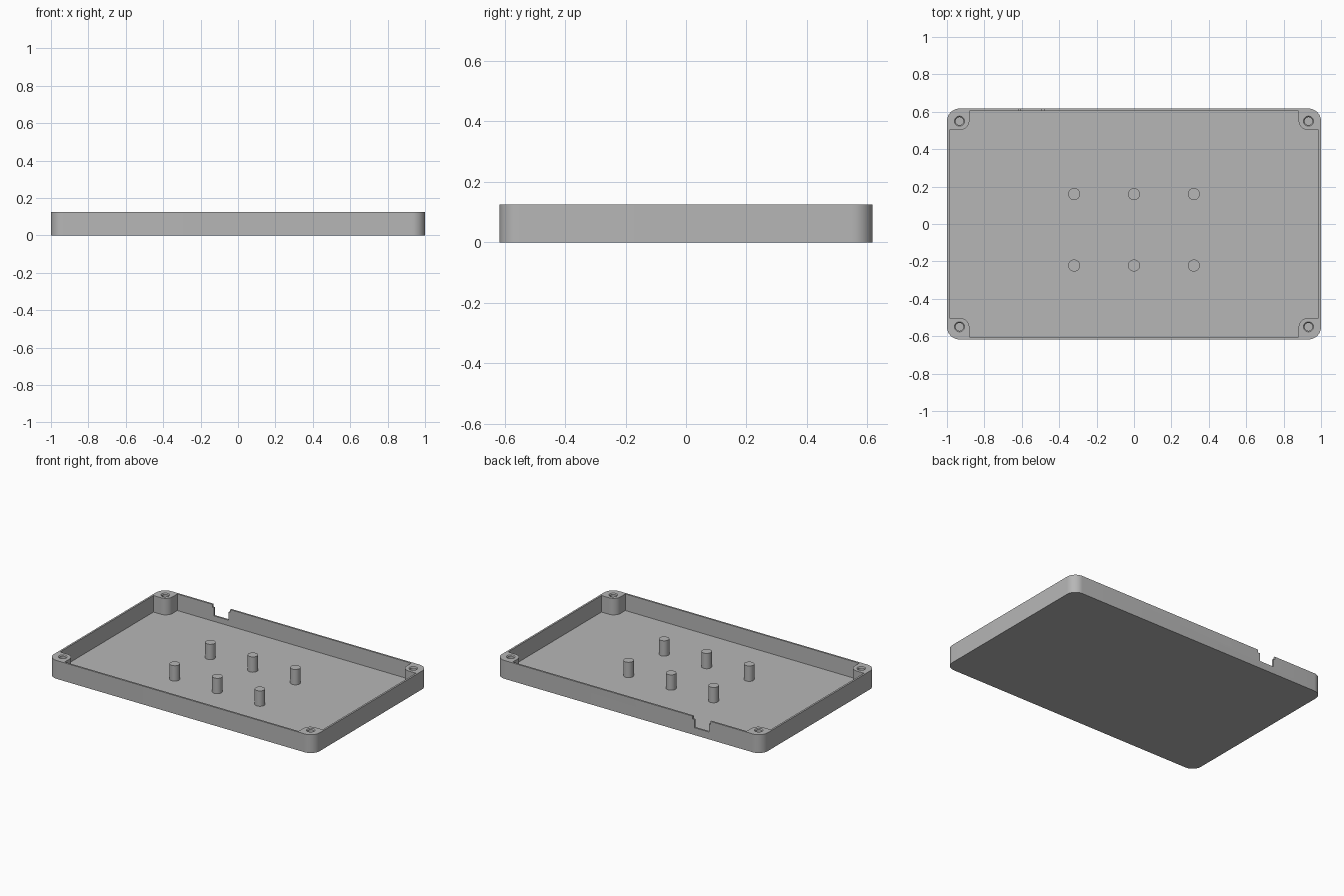
import bpy
import bmesh
from math import cos, sin, pi, radians

# Remove the default cube only
if "Cube" in bpy.data.objects:
    bpy.data.objects.remove(bpy.data.objects["Cube"], do_unlink=True)

# Main dimensions
HALF_X, HALF_Y, HEIGHT = 1.0, 0.617, 0.125
WALL, FLOOR = 0.0125, 0.0125
CORNER_R = 0.067
SCREW_X, SCREW_Y = HALF_X - CORNER_R, HALF_Y - CORNER_R
BOSS_X, BOSS_Y, BOSS_R = 0.88, 0.502, 0.052
POST_R, POST_TOP = 0.032, 0.117

grey = bpy.data.materials.new("Plain grey")
grey.use_nodes = True
grey.diffuse_color = (0.47, 0.47, 0.47, 1)
grey.node_tree.nodes["Principled BSDF"].inputs["Base Color"].default_value = grey.diffuse_color


def arc(cx, cy, r, start, end, steps=12):
    """Points on an arc, angles in degrees."""
    angles = [radians(start + (end - start) * i / steps) for i in range(steps + 1)]
    return [(cx + r * cos(a), cy + r * sin(a)) for a in angles]


def add_object(name, bm):
    bmesh.ops.recalc_face_normals(bm, faces=bm.faces)
    mesh = bpy.data.meshes.new(name)
    bm.to_mesh(mesh)
    bm.free()
    mesh.materials.append(grey)
    obj = bpy.data.objects.new(name, mesh)
    bpy.context.collection.objects.link(obj)
    return obj


def prism(name, outline, z0, z1):
    """Extrude a closed outline from z0 to z1."""
    bm = bmesh.new()
    face = bm.faces.new([bm.verts.new((x, y, z0)) for x, y in outline])
    top = bmesh.ops.extrude_face_region(bm, geom=[face])["geom"]
    verts = [v for v in top if isinstance(v, bmesh.types.BMVert)]
    bmesh.ops.translate(bm, verts=verts, vec=(0, 0, z1 - z0))
    return add_object(name, bm)


def cylinder(name, x, y, r_low, r_high, z0, z1):
    bm = bmesh.new()
    bmesh.ops.create_cone(bm, cap_ends=True, segments=32,
                          radius1=r_low, radius2=r_high, depth=z1 - z0)
    bmesh.ops.translate(bm, verts=bm.verts, vec=(x, y, (z0 + z1) / 2))
    return add_object(name, bm)


def rect(x0, x1, y0, y1):
    return [(x0, y0), (x1, y0), (x1, y1), (x0, y1)]


def activate(obj):
    bpy.ops.object.select_all(action="DESELECT")
    obj.select_set(True)
    bpy.context.view_layer.objects.active = obj


def cut(target, cutter):
    cutter.hide_render = True
    mod = target.modifiers.new("Cut", "BOOLEAN")
    mod.operation, mod.solver, mod.object = "DIFFERENCE", "EXACT", cutter
    activate(target)
    bpy.ops.object.modifier_apply(modifier=mod.name)
    bpy.data.objects.remove(cutter, do_unlink=True)


def smooth(obj):
    activate(obj)
    bpy.ops.object.shade_smooth_by_angle(angle=radians(30))


# Corners in counter-clockwise order
CORNERS = [(1, 1), (-1, 1), (-1, -1), (1, -1)]

# Rounded tray body
outer = []
for i, (sx, sy) in enumerate(CORNERS):
    outer += arc(sx * SCREW_X, sy * SCREW_Y, CORNER_R, 90 * i, 90 * i + 90)
tray = prism("tray", outer, 0, HEIGHT)

# Cavity leaves thin walls and a rounded screw boss in each corner
inside = []
IN_X, IN_Y = HALF_X - WALL, HALF_Y - WALL
for i, (sx, sy) in enumerate(CORNERS):
    bend = arc(sx * (BOSS_X + BOSS_R), sy * (BOSS_Y + BOSS_R), BOSS_R,
               270 + 90 * i, 180 + 90 * i)
    ends = [(sx * IN_X, sy * BOSS_Y), (sx * BOSS_X, sy * IN_Y)]
    if sx * sy < 0:
        ends.reverse()
    inside += [ends[0]] + bend + [ends[1]]
cut(tray, prism("cavity_cutter", inside, FLOOR, HEIGHT + 0.1))

# Blind screw holes with a slight chamfer
for sx, sy in CORNERS:
    x, y = sx * SCREW_X, sy * SCREW_Y
    cut(tray, cylinder("hole_cutter", x, y, 0.021, 0.021, 0.025, HEIGHT + 0.05))
    cut(tray, cylinder("chamfer_cutter", x, y, 0.019, 0.035, HEIGHT - 0.008, HEIGHT + 0.008))

# Stepped cable notch in the back wall
for x0, x1, z in [(-0.605, -0.495, 0.05), (-0.615, -0.482, 0.105)]:
    cut(tray, prism("notch_cutter", rect(x0, x1, IN_Y - 0.02, HALF_Y + 0.05), z, HEIGHT + 0.05))
smooth(tray)

# Six standing posts on the floor
for row, y in (("front", -0.222), ("back", 0.16)):
    for side, x in (("right", -0.32), ("middle", 0), ("left", 0.32)):
        smooth(cylinder(f"{row}_{side}_post", x, y, POST_R, POST_R, FLOOR - 0.004, POST_TOP))
